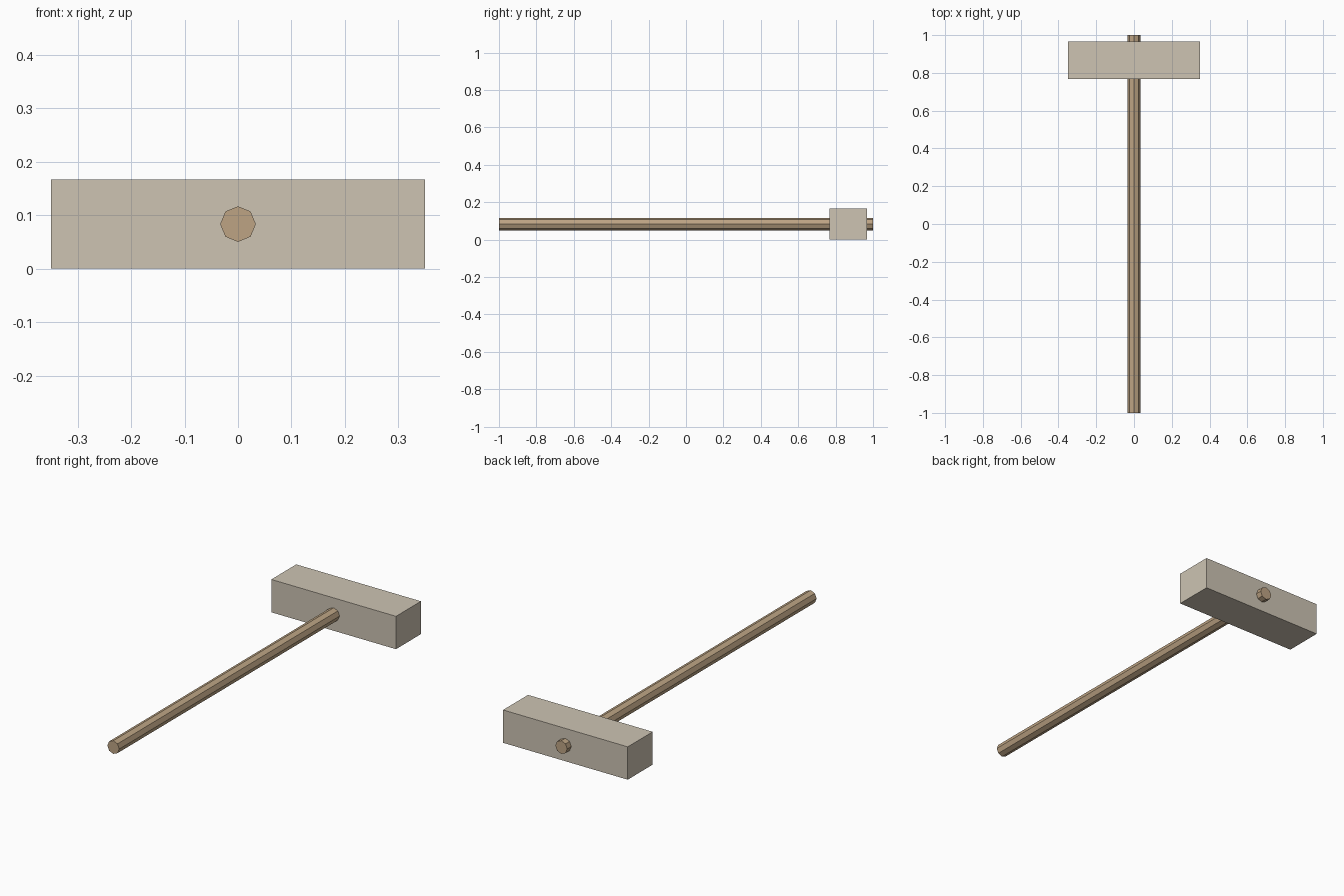
import bpy
import math

if "Cube" in bpy.data.objects:
    bpy.data.objects.remove(bpy.data.objects["Cube"])


def paint(obj, name, color):
    mat = bpy.data.materials.new(name)
    mat.diffuse_color = color
    mat.use_nodes = True
    mat.node_tree.nodes["Principled BSDF"].inputs["Base Color"].default_value = mat.diffuse_color
    obj.data.materials.append(mat)


AXIS_Z = 1 / 12  # height of the handle axis, half the head height

# Handle: eight-sided rod running front to back through the head
bpy.ops.mesh.primitive_cylinder_add(
    vertices=8, radius=1 / 30, depth=2,
    location=(0, 0, AXIS_Z), rotation=(math.pi / 2, 0, 0))
handle = bpy.context.object
handle.name = "handle"
paint(handle, "brown_wood", (0.51, 0.37, 0.23, 1))

# Head: plain rectangular block near the back end
bpy.ops.mesh.primitive_cube_add(size=1, location=(0, 0.867, AXIS_Z))
head = bpy.context.object
head.name = "mallet_head"
head.scale = (0.7, 0.2, 2 * AXIS_Z)
bpy.ops.object.transform_apply(location=False, rotation=False, scale=True)
paint(head, "pale_wood", (0.61, 0.55, 0.45, 1))
